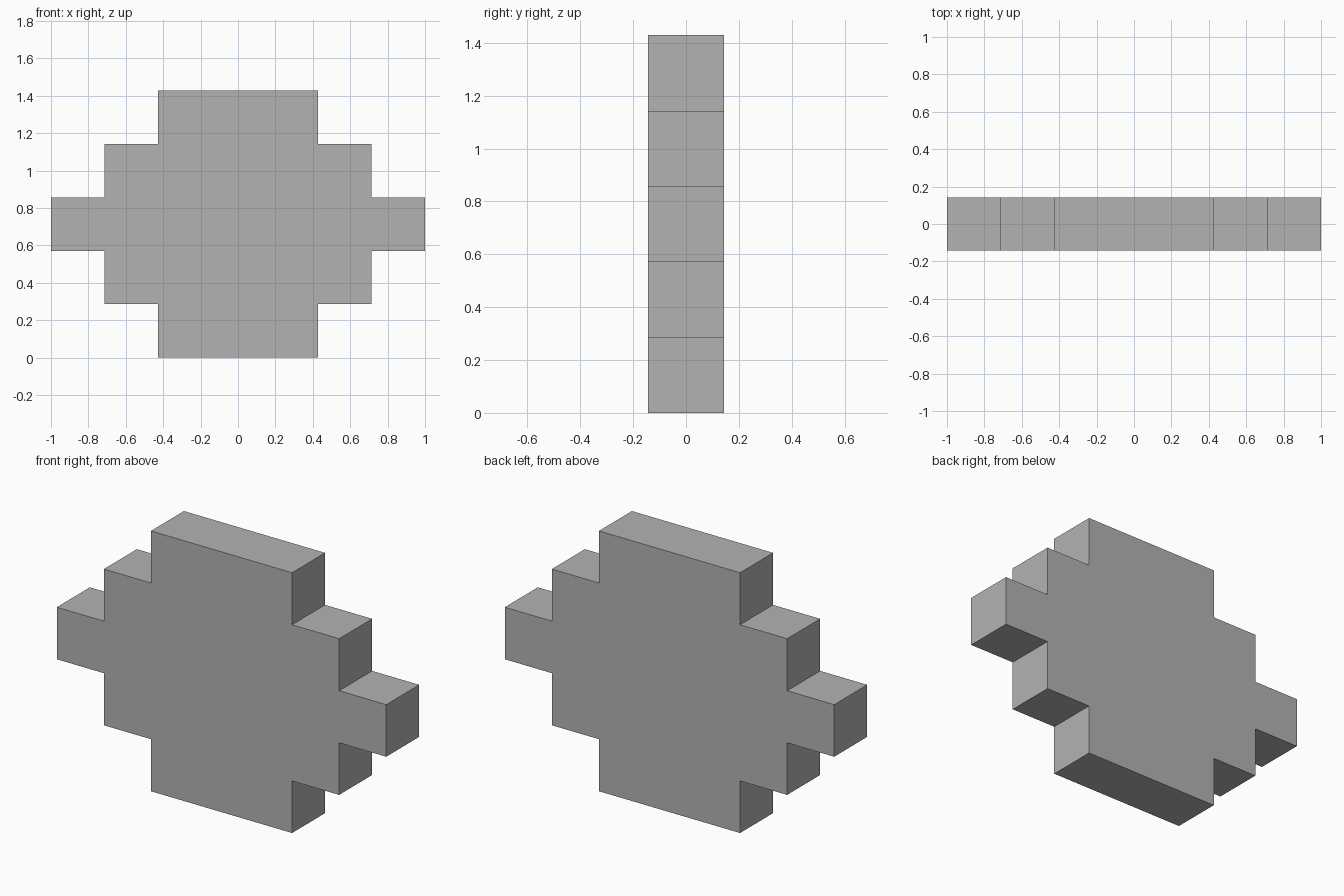
import bpy
import bmesh

cube = bpy.data.objects.get("Cube")
if cube:
    bpy.data.objects.remove(cube, do_unlink=True)

UNIT = 2 / 7          # side of one block
HEIGHT = 5 * UNIT
DEPTH = UNIT

# Plain grey material
grey = bpy.data.materials.new("plain_grey")
grey.use_nodes = True
colour = (0.45, 0.45, 0.45, 1)
grey.diffuse_color = colour
grey.node_tree.nodes["Principled BSDF"].inputs["Base Color"].default_value = colour

# Right-hand stepped edge: half-width in blocks of each row, bottom to top
half_widths = [1.5, 2.5, 3.5, 2.5, 1.5]
right_edge = []
for row, half in enumerate(half_widths):
    right_edge += [(half * UNIT, row * UNIT), (half * UNIT, (row + 1) * UNIT)]

# Mirror the edge to close the outline
outline = right_edge + [(-x, z) for x, z in reversed(right_edge)]

# Extrude the outline into a slab
bm = bmesh.new()
front = bm.faces.new([bm.verts.new((x, -DEPTH / 2, z)) for x, z in outline])
extruded = bmesh.ops.extrude_face_region(bm, geom=[front], use_keep_orig=True)
back_verts = [g for g in extruded["geom"] if isinstance(g, bmesh.types.BMVert)]
bmesh.ops.translate(bm, verts=back_verts, vec=(0, DEPTH, 0))
bmesh.ops.recalc_face_normals(bm, faces=bm.faces)

mesh = bpy.data.meshes.new("stepped_slab")
bm.to_mesh(mesh)
bm.free()
mesh.materials.append(grey)
slab = bpy.data.objects.new("stepped_slab", mesh)
bpy.context.collection.objects.link(slab)
